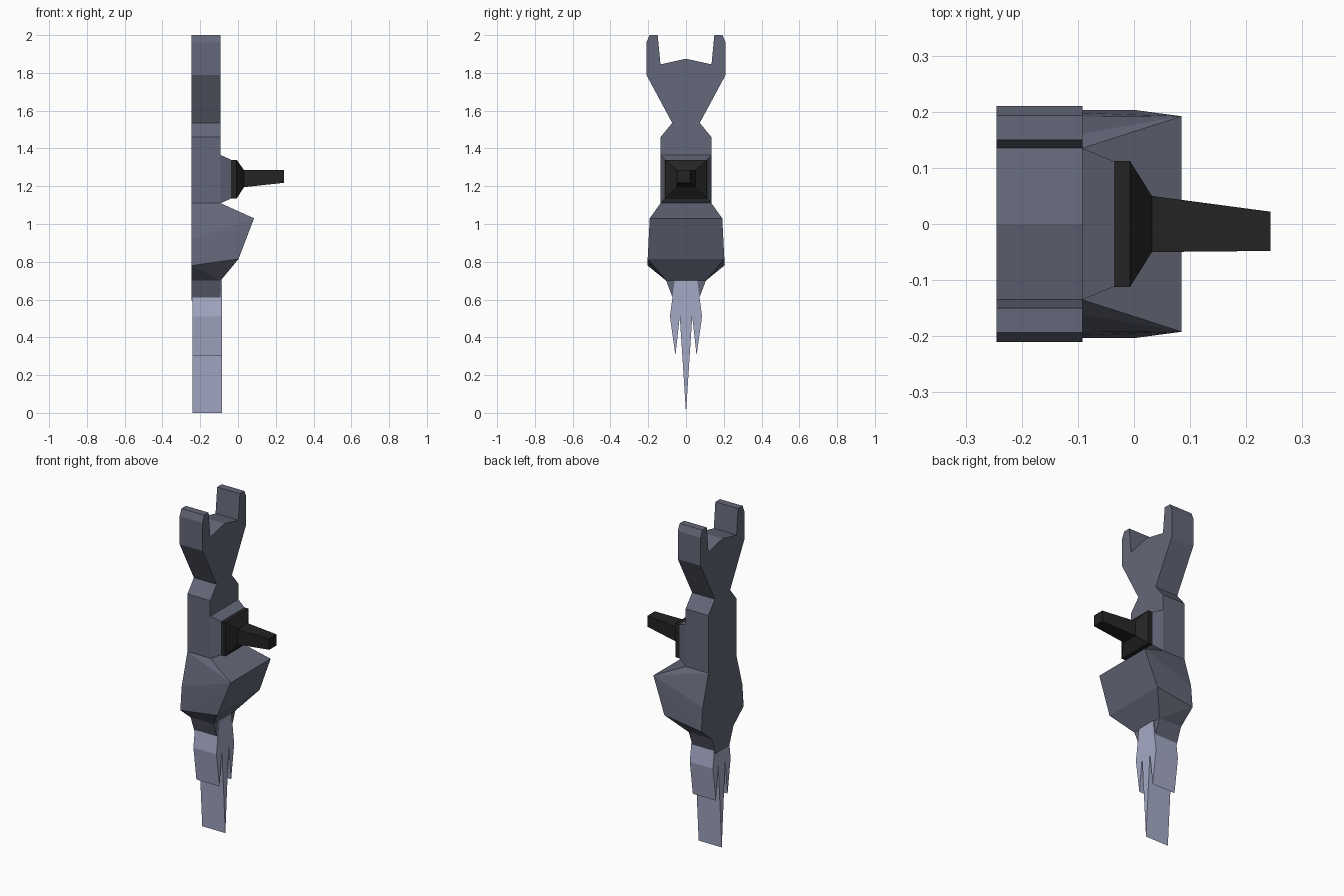
import bpy, bmesh

if "Cube" in bpy.data.objects:
    bpy.data.objects.remove(bpy.data.objects["Cube"])

def material(name, rgb):
    m = bpy.data.materials.new(name)
    m.diffuse_color = (*rgb, 1)
    m.use_nodes = True
    m.node_tree.nodes["Principled BSDF"].inputs["Base Color"].default_value = m.diffuse_color
    return m

STEEL = material("dark steel", (0.127, 0.136, 0.188))
BLADE = material("pale metal", (0.376, 0.402, 0.565))
BLACK = material("black", (0.017, 0.017, 0.017))

def finish(bm, name, mat):
    bmesh.ops.recalc_face_normals(bm, faces=bm.faces)
    mesh = bpy.data.meshes.new(name)
    bm.to_mesh(mesh)
    bm.free()
    mesh.materials.append(mat)
    bpy.context.collection.objects.link(bpy.data.objects.new(name, mesh))

def loft(name, rings, mat, skip_sides=(), caps=(True, True)):
    """Join rings of 3D points with quads and close the ends."""
    bm = bmesh.new()
    vs = [[bm.verts.new(p) for p in r] for r in rings]
    n = len(rings[0])
    for a, b in zip(vs, vs[1:]):
        for i in range(n):
            if i not in skip_sides:
                j = (i + 1) % n
                bm.faces.new((a[i], a[j], b[j], b[i]))
    if caps[0]:
        bm.faces.new(vs[0][::-1])
    if caps[1]:
        bm.faces.new(vs[-1])
    finish(bm, name, mat)

def mirrored(half):
    """Closed (y, z) outline from its +y half, listed top to bottom."""
    return half + [(-y, z) for y, z in reversed(half) if y > 0]

def prism(name, outline, x0, x1, mat, skip_sides=()):
    loft(name, [[(x, y, z) for y, z in outline] for x in (x0, x1)], mat, skip_sides)

def rect(x, y0, y1, z0, z1):
    return [(x, y0, z0), (x, y1, z0), (x, y1, z1), (x, y0, z1)]

XB, XF = -0.245, -0.092   # back and front of the flat body

# Upper body with forked head; its open bottom meets the bulge
head = [(0, 1.875), (0.135, 1.845), (0.15, 2.0), (0.193, 2.0), (0.21, 1.96),
        (0.21, 1.79), (0.073, 1.535), (0.135, 1.46), (0.135, 1.11)]
prism("forked_body", mirrored(head), XB, XF, STEEL, skip_sides=(8,))

# Faceted bulge
half = [(XB, 0.135, 1.11), (XB, 0.19, 0.92), (XB, 0.203, 0.78), (XB, 0.105, 0.70),
        (XF, 0.135, 1.11), (XF, 0.105, 0.70), (0.085, 0.192, 1.03), (0.003, 0.203, 0.815)]
bm = bmesh.new()
for x, y, z in half:
    for s in (1, -1):
        bm.verts.new((x, s * y, z))
bmesh.ops.convex_hull(bm, input=bm.verts)
# open the hidden ends that join the other body parts
inner = [f for f in bm.faces if max(v.co.z for v in f.verts) - min(v.co.z for v in f.verts) < 1e-4]
bmesh.ops.delete(bm, geom=inner, context='FACES')
bmesh.ops.dissolve_limit(bm, angle_limit=0.01, verts=bm.verts, edges=bm.edges)
finish(bm, "bulge", STEEL)

# Tapered socket holding the blades
prism("blade_socket", mirrored([(0.105, 0.70), (0.065, 0.595)]), XB, XF, STEEL, skip_sides=(3,))

# Three pointed blades
blades = [(0.06, 0.70), (0.085, 0.51), (0.056, 0.305), (0.033, 0.51), (0.022, 0.40), (0, 0.0)]
blades[4:5] = []
prism("blades", mirrored(blades), -0.24, -0.085, BLADE)

# Handle mount
loft("handle_mount", [rect(XF, -0.135, 0.135, 1.11, 1.365),
                      rect(-0.036, -0.112, 0.112, 1.135, 1.34)], STEEL, caps=(False, True))

# Black plate narrowing into the handle
loft("handle", [rect(-0.037, -0.112, 0.112, 1.135, 1.34),
                rect(-0.007, -0.112, 0.112, 1.135, 1.34),
                rect(0.032, -0.05, 0.05, 1.195, 1.285),
                rect(0.243, -0.048, 0.022, 1.218, 1.285)], BLACK)
